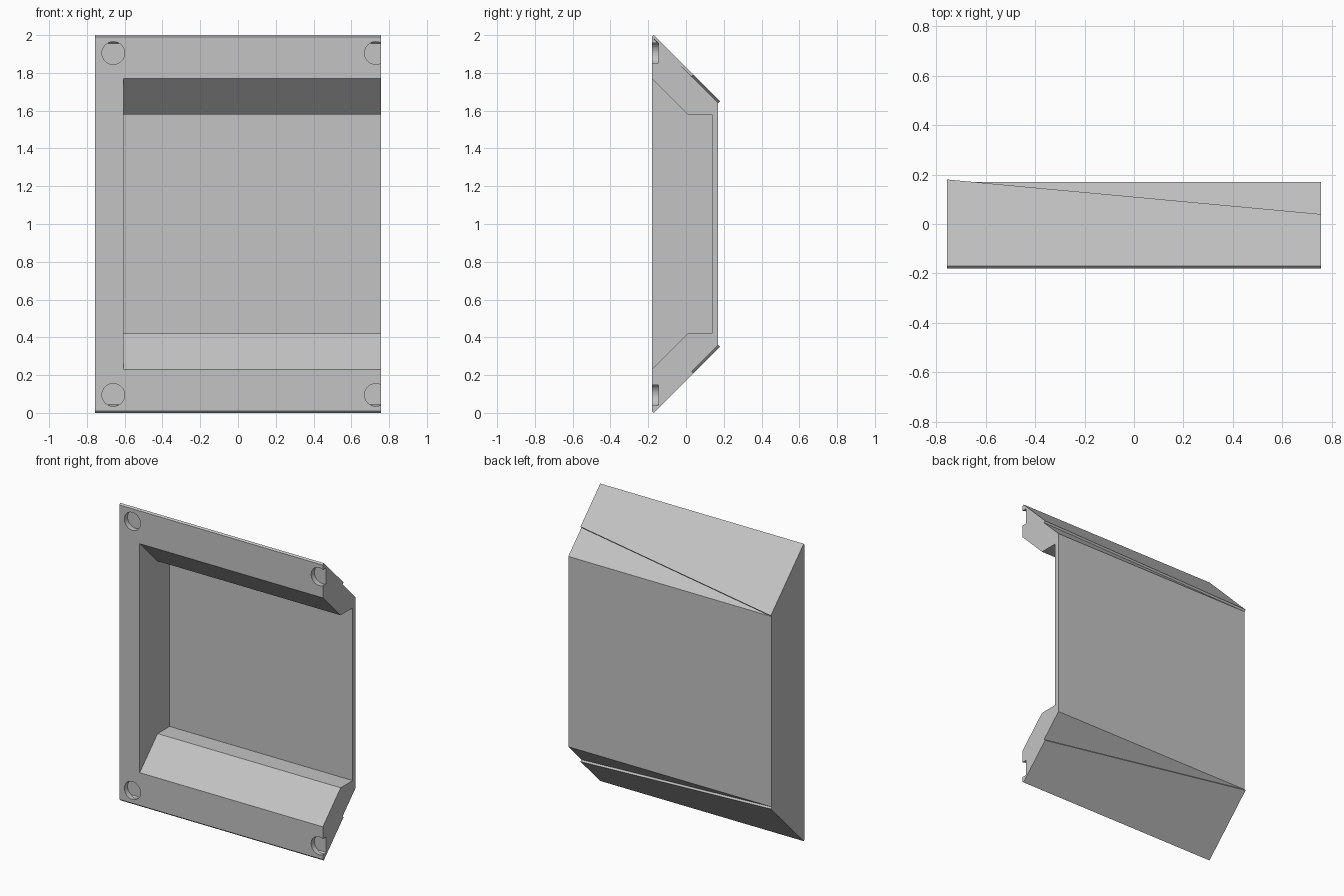
import bpy, bmesh, math
from mathutils import Vector

cube = bpy.data.objects.get("Cube")
if cube:
    bpy.data.objects.remove(cube, do_unlink=True)

grey = bpy.data.materials.new("plain grey")
grey.use_nodes = True
colour = (0.55, 0.55, 0.55, 1)
grey.diffuse_color = colour
grey.node_tree.nodes["Principled BSDF"].inputs["Base Color"].default_value = colour

HALF = 0.757   # half width of the panel
MID = 1.0      # height of the symmetry plane


def loft(name, ring_a, ring_b):
    """Solid between two matching rings of points."""
    bm = bmesh.new()
    a = [bm.verts.new(p) for p in ring_a]
    b = [bm.verts.new(p) for p in ring_b]
    bm.faces.new(a)
    bm.faces.new(b)
    for i in range(len(a)):
        j = (i + 1) % len(a)
        bm.faces.new((a[i], a[j], b[j], b[i]))
    bmesh.ops.recalc_face_normals(bm, faces=bm.faces)
    mesh = bpy.data.meshes.new(name)
    bm.to_mesh(mesh)
    bm.free()
    mesh.materials.append(grey)
    obj = bpy.data.objects.new(name, mesh)
    bpy.context.collection.objects.link(obj)
    return obj


def prism(name, upper, x0, x1):
    """Extrude a (y, z) profile along x; the lower half mirrors the upper."""
    ring = upper + [(y, 2 * MID - z) for y, z in reversed(upper)]
    return loft(name, [(x0, y, z) for y, z in ring], [(x1, y, z) for y, z in ring])


def cut(target, cutter):
    mod = target.modifiers.new(cutter.name, 'BOOLEAN')
    mod.operation = 'DIFFERENCE'
    mod.solver = 'EXACT'
    mod.object = cutter
    cutter.hide_render = True
    cutter.hide_viewport = True
    cutter.display_type = 'WIRE'


# Main shell with sloped top and bottom
body = prism("body_shell", [(-0.18, 1.99), (0.17, 1.64)], -HALF, HALF)

# Cavity, open at the front and at one end
cut(body, prism("cavity_cutter", [(-0.28, 1.87), (0.01, 1.58), (0.137, 1.58)], -0.605, 1.0))

# Shallow round recesses in the front corners
for x in (-0.66, 0.73):
    for side in (-1, 1):
        ring = []
        for i in range(32):
            t = 2 * math.pi * i / 32
            ring.append(Vector((x + 0.06 * math.cos(t), -0.25, MID + side * 0.905 + 0.06 * math.sin(t))))
        cut(body, loft("recess_cutter", ring, [p + Vector((0, 0.105, 0)) for p in ring]))

# Thin cover plates on the slopes, cut along a diagonal
for name, side in (("top_cover_plate", 1), ("bottom_cover_plate", -1)):
    outline = [(-HALF, -0.18), (HALF, -0.18), (HALF, 0.03), (-HALF, 0.17)]
    inner = [Vector((x, y, MID + side * (0.81 - y))) for x, y in outline]
    outer = [p + Vector((0, 0.01, side * 0.01)) for p in inner]
    loft(name, inner, outer)
